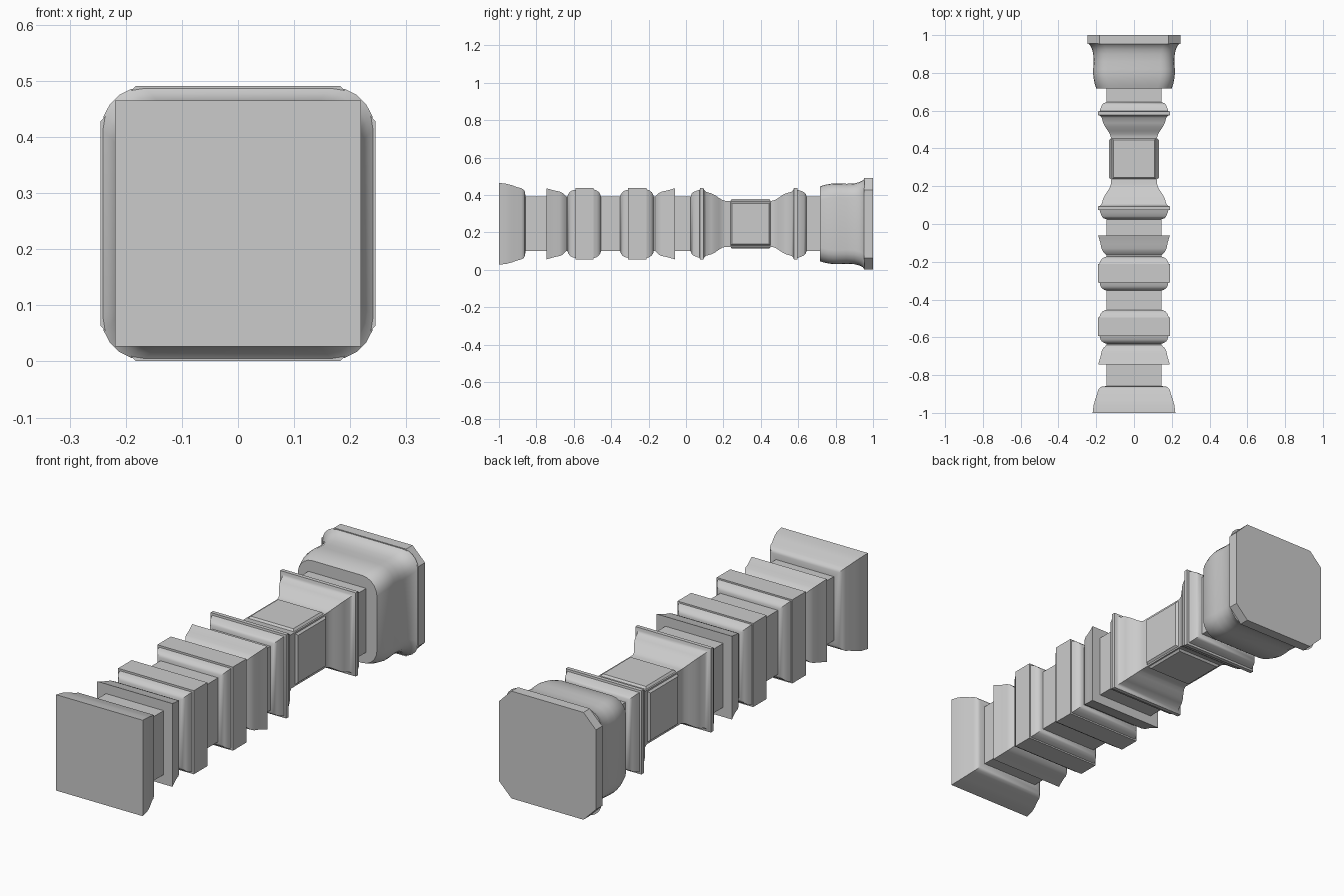
import bpy, bmesh, math

cube = bpy.data.objects.get("Cube")
if cube:
    bpy.data.objects.remove(cube, do_unlink=True)

MID = 0.246   # height of the long axis
COL = 0.146   # half width of the plain shaft

grey = bpy.data.materials.new("plain grey")
grey.use_nodes = True
tone = (0.6, 0.6, 0.6, 1)
grey.diffuse_color = tone
grey.node_tree.nodes["Principled BSDF"].inputs["Base Color"].default_value = tone


def section(half, corner, steps):
    """Square outline whose corners are rounded (or chamfered when steps is 1)."""
    if corner == 0:
        return [(half, half), (-half, half), (-half, -half), (half, -half)]
    points = []
    for quarter in range(4):
        mid = math.pi / 4 + quarter * math.pi / 2
        cx = math.copysign(half - corner, math.cos(mid))
        cz = math.copysign(half - corner, math.sin(mid))
        for i in range(steps + 1):
            a = (quarter + i / steps) * math.pi / 2
            points.append((cx + corner * math.cos(a), cz + corner * math.sin(a)))
    return points


def loft(name, profile, corner=0, steps=1):
    """Sweep a square section along y; profile lists (y, half width)."""
    bm = bmesh.new()
    rings = [[bm.verts.new((x, y, MID + z)) for x, z in section(h, corner, steps)]
             for y, h in profile]
    for a, b in zip(rings, rings[1:]):
        for i in range(len(a)):
            j = (i + 1) % len(a)
            bm.faces.new((a[i], a[j], b[j], b[i]))
    bm.faces.new(rings[0])
    bm.faces.new(rings[-1])
    bmesh.ops.recalc_face_normals(bm, faces=bm.faces)
    mesh = bpy.data.meshes.new(name)
    bm.to_mesh(mesh)
    bm.free()
    mesh.materials.append(grey)
    ob = bpy.data.objects.new(name, mesh)
    bpy.context.collection.objects.link(ob)
    bpy.ops.object.select_all(action='DESELECT')
    ob.select_set(True)
    bpy.context.view_layer.objects.active = ob
    bpy.ops.object.shade_smooth_by_angle(angle=math.radians(32))
    return ob


# Flared square cap at the front end
loft("end_cap", [(-1, .219), (-.96, .214), (-.93, .206), (-.9, .195), (-.88, .19),
                 (-.868, .183), (-.861, .17), (-.858, COL)])

# Plain square shaft, front and rear lengths
loft("front_shaft", [(-.87, COL), (.04, COL)])
loft("rear_shaft", [(.62, COL), (.73, COL)])

# Flared collars with one sharp lip; direction mirrors them
for name, lip, way in (("front_collar", -.745, 1), ("middle_collar", -.06, -1)):
    shape = [(0, .19), (.02, .184), (.045, .177), (.07, .172), (.085, .165), (.1, .15), (.105, COL)]
    loft(name, [(lip + way * d, h) for d, h in shape])

# Square blocks with coved shoulders
for name, start in (("front_block", -.592), ("rear_block", -.31)):
    shape = [(-.042, COL), (-.038, .158), (-.03, .17), (-.018, .178), (0, .182), (0, .191),
             (.098, .191), (.098, .184), (.115, .178), (.128, .168), (.135, .155), (.137, COL)]
    loft(name, [(start + d, h) for d, h in shape])

# Narrow waist between two ridged rings; the rings mirror each other
ridge = [(-.31, COL), (-.305, .16), (-.295, .17), (-.275, .178), (-.262, .182), (-.26, .191),
         (-.242, .191), (-.238, .18), (-.228, .171), (-.2, .163), (-.18, .153), (-.158, .138),
         (-.142, .128), (-.125, .123)]
centre = .335
loft("waist", [(centre + d, h) for d, h in ridge] +
     [(centre - d, h) for d, h in reversed(ridge)])

# Thin raised panels on the four sides of the waist
for name, nx, nz in (("left_panel", 1, 0), ("right_panel", -1, 0),
                     ("top_panel", 0, 1), ("bottom_panel", 0, -1)):
    bm = bmesh.new()
    bmesh.ops.create_cube(bm, size=1)
    for v in bm.verts:
        outer = .01 if (v.co.x * nx + v.co.z * nz) > 0 else 0
        v.co.y = centre + .01 + v.co.y * (.22 - 2 * outer)
        side = .236 - 2 * outer
        depth = .12 + outer * 1.2
        v.co.x = nx * depth if nx else v.co.x * side
        v.co.z = MID + (nz * depth if nz else v.co.z * side)
    bmesh.ops.recalc_face_normals(bm, faces=bm.faces)
    mesh = bpy.data.meshes.new(name)
    bm.to_mesh(mesh)
    bm.free()
    mesh.materials.append(grey)
    bpy.context.collection.objects.link(bpy.data.objects.new(name, mesh))

# Bulging foot with rounded corners
loft("foot", [(.717, .18), (.717, .2), (.735, .206), (.76, .212), (.79, .216), (.82, .216),
              (.86, .214), (.9, .216), (.925, .222), (.945, .232), (.955, .243)],
     corner=.075, steps=5)


# Chamfered plate closing the rear end
def plate_outline(h, c):
    return [(h, c), (c, h), (-c, h), (-h, c), (-h, -c), (-c, -h), (c, -h), (h, -c)]


section = lambda half, corner, steps: plate_outline(half, half - corner)
loft("foot_plate", [(.953, .245), (1, .245)], corner=.063)
